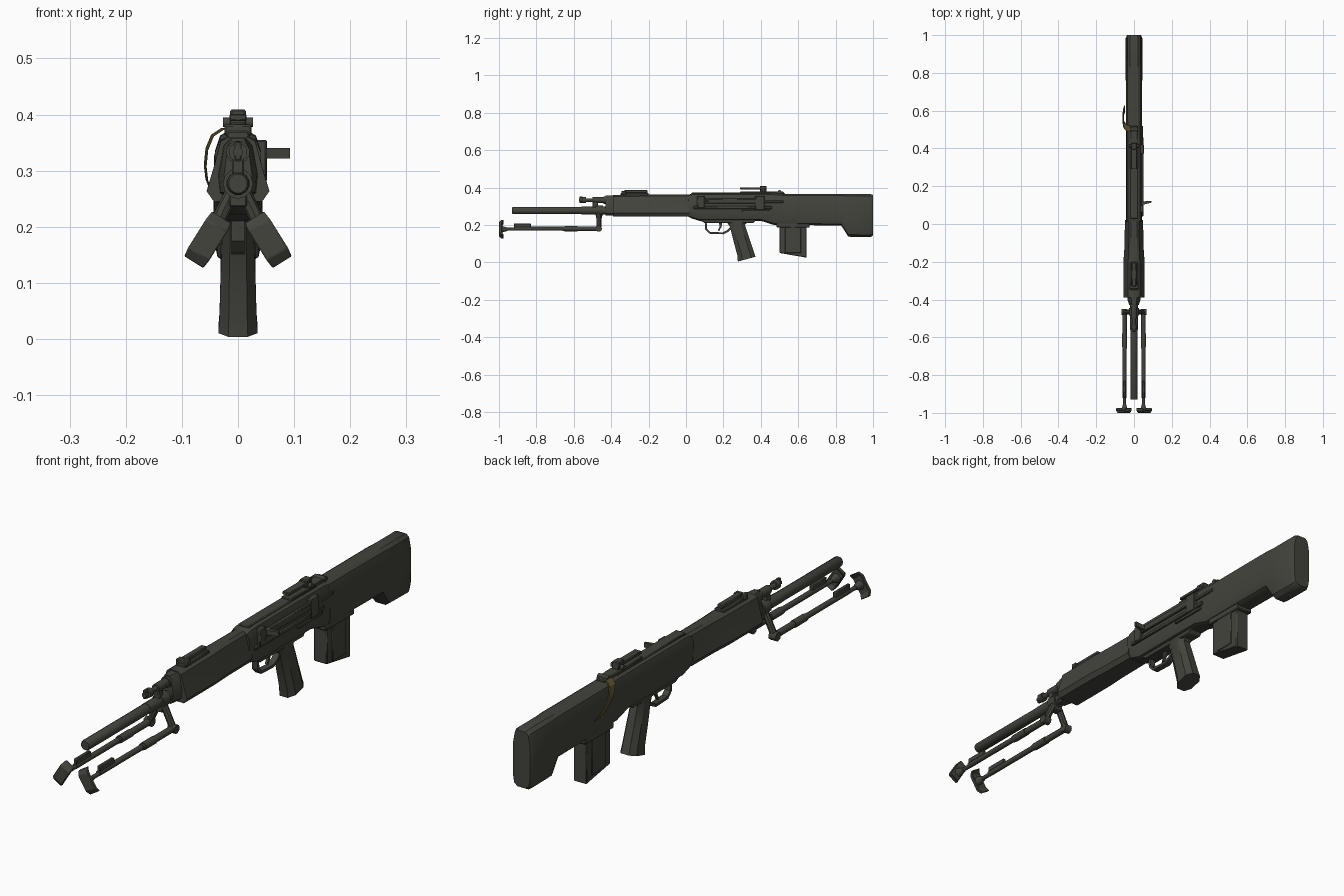
import bpy, bmesh, math
from mathutils import Vector, Matrix

if "Cube" in bpy.data.objects:
    bpy.data.objects.remove(bpy.data.objects["Cube"])


def material(name, rgb):
    m = bpy.data.materials.new(name)
    m.diffuse_color = (*rgb, 1)
    m.use_nodes = True
    m.node_tree.nodes["Principled BSDF"].inputs["Base Color"].default_value = m.diffuse_color
    return m


GREY = material("dark olive grey", (0.056, 0.057, 0.046))
BROWN = material("strap brown", (0.10, 0.078, 0.03))


def finish(name, bm, mat=GREY, bevel=0.0, angle=32):
    bmesh.ops.recalc_face_normals(bm, faces=bm.faces)
    me = bpy.data.meshes.new(name)
    bm.to_mesh(me)
    bm.free()
    ob = bpy.data.objects.new(name, me)
    bpy.context.collection.objects.link(ob)
    me.materials.append(mat)
    if bevel:
        b = ob.modifiers.new("bevel", 'BEVEL')
        b.width, b.segments, b.limit_method = bevel, 1, 'ANGLE'
    bpy.ops.object.select_all(action='DESELECT')
    ob.select_set(True)
    bpy.context.view_layer.objects.active = ob
    bpy.ops.object.shade_smooth_by_angle(angle=math.radians(angle))
    return ob


def loft(name, rings, mat=GREY, bevel=0.0, caps=True):
    bm = bmesh.new()
    rows = [[bm.verts.new(p) for p in r] for r in rings]
    n = len(rows[0])
    for a, b in zip(rows, rows[1:]):
        for i in range(n):
            j = (i + 1) % n
            bm.faces.new((a[i], a[j], b[j], b[i]))
    if caps:
        bm.faces.new(rows[0])
        bm.faces.new(rows[-1])
    return finish(name, bm, mat, bevel)


def box(name, x, y, z, bevel=0.003, rot=None):
    bm = bmesh.new()
    bmesh.ops.create_cube(bm, size=1)
    c = Vector(((x[0] + x[1]) / 2, (y[0] + y[1]) / 2, (z[0] + z[1]) / 2))
    s = Matrix.Diagonal((x[1] - x[0], y[1] - y[0], z[1] - z[0], 1))
    bm.transform(Matrix.Translation(c) @ (rot or Matrix()) @ s)
    return finish(name, bm, bevel=bevel)


def rod(name, a, b, r, r2=None, n=12):
    a, b = Vector(a), Vector(b)
    bm = bmesh.new()
    bmesh.ops.create_cone(bm, cap_ends=True, segments=n, radius1=r,
                          radius2=r if r2 is None else r2, depth=(b - a).length)
    q = Vector((0, 0, 1)).rotation_difference(b - a).to_matrix().to_4x4()
    bm.transform(Matrix.Translation((a + b) / 2) @ q)
    return finish(name, bm, angle=40)


def turned(name, z, steps, n=12):
    # stepped round part along y: (y, radius) pairs
    return loft(name, [[(r * math.cos(2 * math.pi * (i + .5) / n), y,
                         z + r * math.sin(2 * math.pi * (i + .5) / n)) for i in range(n)]
                       for y, r in steps])


def side_profile(name, pts, half, bevel=0.003):
    # (y, z) outline extruded across x
    return loft(name, [[(x, y, z) for y, z in pts] for x in (-half, half)], bevel=bevel)


def section(y, z0, z1, half, k=1.0):
    # symmetric ring from right-hand (x, height fraction) points
    r = [(x * k, y, z0 + f * (z1 - z0)) for x, f in half]
    return r + [(-x, y, z) for x, y, z in reversed(r)]


# handguard, flared toward its lower edge
FLARE = [(0.018, 1), (0.031, .93), (0.044, .5), (0.056, .16), (0.043, 0)]
loft("handguard", [section(y, a, b, FLARE, k) for y, a, b, k in
                   ((-.39, .245, .36, 1), (-.2, .245, .362, 1), (-.12, .245, .362, .9), (.02, .245, .362, .86))])

# receiver and stock
ROUND = [(0.02, 1), (0.033, .95), (0.042, .76), (0.043, .2), (0.036, .05), (0.02, 0)]
loft("receiver", [section(y, a, b, ROUND, .97) for y, a, b in
                  ((.01, .245, .36), (.03, .235, .368), (.07, .222, .37), (.40, .222, .37), (.47, .2, .37), (.52, .2, .366))])
loft("stock", [section(y, a, b, ROUND, k) for y, a, b, k in
               ((.5, .2, .366, 1), (.83, .197, .366, 1.02), (.868, .137, .366, 1.02),
                (.985, .135, .366, 1.02), (1, .143, .36, .86))])
side_profile("magazine", [(.5, .22), (.645, .22), (.645, .025), (.5, .05)], .028)
box("magazine_rib", (-.031, .031), (.53, .615), (.05, .21), .002)
box("magazine_well", (-.034, .034), (.485, .66), (.185, .22))

# trigger housing, grip and trigger
side_profile("trigger_housing", [(.03, .25), (.1, .21), (.36, .21), (.4, .25)], .027)
GRIP = [(.5, .25), (.25, .5), (-.25, .5), (-.5, .25), (-.5, -.25), (-.25, -.5), (.25, -.5), (.5, -.25)]
rings = []
for yf, zf, yb, zb, w in ((.21, .225, .335, .225, .054), (.235, .19, .315, .2, .056),
                          (.255, .11, .34, .125, .062), (.275, .035, .365, .05, .066), (.277, .004, .372, .03, .07)):
    rings.append([(w * u, (yf + yb) / 2 + v * (yb - yf), (zf + zb) / 2 + v * (zb - zf)) for u, v in GRIP])
loft("pistol_grip", rings)

GUARD = [(.1, .22), (.103, .175), (.125, .153), (.2, .15), (.23, .165), (.25, .19)]
INNER = [(.11, .22), (.113, .179), (.129, .163), (.197, .16), (.222, .173), (.24, .195)]
loft("trigger_guard", [[(-.012, *o), (.012, *o), (.012, *i), (-.012, *i)] for o, i in zip(GUARD, INNER)])
side_profile("trigger", [(.175, .22), (.195, .22), (.19, .19), (.178, .168), (.17, .17), (.18, .19)], .005, 0)

# right-hand rail, port cover and cocking handle
box("side_rail", (.03, .049), (.04, .46), (.285, .3))
box("bolt_cover", (.03, .05), (.09, .38), (.315, .34))
box("side_block", (.03, .051), (.06, .1), (.29, .355))
box("port_frame", (.03, .052), (.37, .42), (.28, .355))
box("rear_rail", (.03, .047), (.38, .52), (.318, .33), .002)
box("selector", (.03, .048), (.3, .45), (.268, .28), .002)
loft("cocking_handle", [[(x, y + s * a, .331 + t * b) for s, t in ((-1, -1), (1, -1), (1, 1), (-1, 1))]
                        for x, y, a, b in ((.04, .112, .014, .01), (.055, .112, .008, .009), (.093, .118, .005, .009))])
box("top_cover", (-.022, .022), (.03, .45), (.362, .374))

# barrel, gas tube and front block
turned("barrel", .277, [(-.93, .017), (-.925, .02), (-.56, .02), (-.56, .021), (-.38, .021)])
turned("gas_tube", .333, [(-.572, .009), (-.555, .009), (-.555, .017), (-.535, .017), (-.535, .01), (-.5, .01),
                          (-.5, .016), (-.44, .016), (-.44, .021), (-.38, .021)])
box("gas_plug_lever", (-.006, .006), (-.57, -.552), (.318, .352), .002)
loft("front_block", [section(y, .25, .357, [(.014, 1), (.024, .88), (.033, .4), (.03, .1), (.018, 0)], k)
                     for y, k in ((-.43, .75), (-.405, 1), (-.38, 1.1))])
box("gas_bracket", (-.011, .011), (-.5, -.47), (.27, .33))

# front sight, folded down
box("front_sight_base", (-.02, .02), (-.35, -.2), (.355, .371))
box("front_sight_leaf", (-.012, .012), (-.33, -.205), (.37, .386))
box("front_sight_hinge", (-.024, .024), (-.345, -.32), (.362, .382))

# rear sight
box("rear_sight_base", (-.02, .02), (.29, .52), (.366, .38))
box("rear_sight_post", (-.014, .014), (.395, .43), (.375, .409))
box("rear_sight_leaf", (-.015, .015), (.29, .43), (.389, .401), .002)
rod("rear_sight_knob", (-.027, .413, .386), (.027, .413, .386), .009, n=10)
rod("rear_sight_pin", (-.022, .5, .376), (.022, .5, .376), .01, n=10)

# bipod
rod("bipod_collar", (0, -.485, .277), (0, -.445, .277), .027)
box("bipod_hub", (-.016, .016), (-.482, -.45), (.235, .27))
for s, side in ((-1, "left"), (1, "right")):
    x = .05 * s
    rod(side + "_bipod_strut", (.012 * s, -.466, .258), (x, -.466, .18), .013, n=8)
    rod(side + "_bipod_knuckle", (.036 * s, -.466, .18), (.066 * s, -.466, .18), .017, n=10)
    rod(side + "_bipod_upper_leg", (x, -.466, .18), (x, -.66, .18), .0125, n=10)
    rod(side + "_bipod_leg_collar", (x, -.58, .18), (x, -.65, .18), .0145, n=10)
    rod(side + "_bipod_lower_leg", (x, -.65, .18), (x, -.92, .18), .0105, n=10)
    rod(side + "_bipod_leg_tip", (x, -.91, .178), (x, -.99, .177), .008, n=10)
    box(side + "_bipod_latch", (x - .007, x + .007), (-.92, -.83), (.186, .208))
    rod(side + "_foot_socket", (x, -.955, .177), (x, -.985, .177), .009, .018, n=10)
    foot = Matrix.Translation((.054 * s, 0, .177)) @ Matrix.Rotation(math.radians(-32 * s), 4, 'Y')
    loft(side + "_bipod_foot", [[foot @ Vector(p) for p in ((-w, y0, h), (w, y0, h), (w, y1, h), (-w, y1, h))]
                                for h, w, y0, y1 in ((-.047, .02, -.988, -.974), (-.03, .022, -1, -.985),
                                                     (.03, .022, -1, -.985), (.047, .02, -.988, -.974))], bevel=.002)

# carrying strap on the left
STRAP = [(.005, .482, .377), (-.03, .488, .376), (-.048, .498, .364), (-.058, .515, .34),
         (-.061, .545, .31), (-.058, .575, .285), (-.052, .595, .27)]
loft("strap", [[(x, y, z), (x, y + .033, z), (x + .005, y + .033, z - .003), (x + .005, y, z - .003)]
               for x, y, z in STRAP], BROWN)
